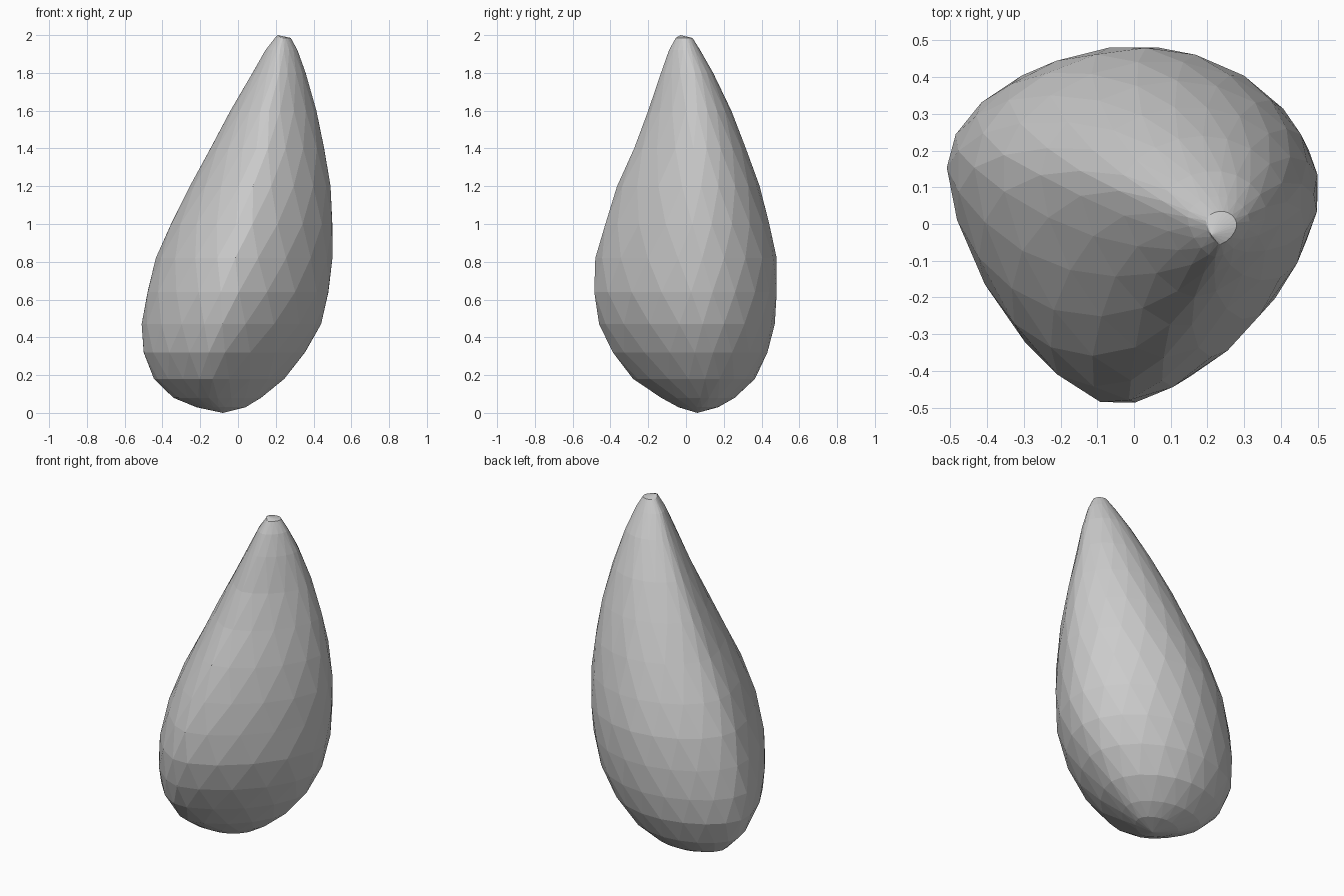
import bpy
import bmesh
from math import cos, sin, pi, copysign

# Remove the default cube
default_cube = bpy.data.objects.get("Cube")
if default_cube:
    bpy.data.objects.remove(default_cube, do_unlink=True)

SIDES = 20

# Height, then left, right, front and back limits of each cross-section
SECTIONS = [
    (.03, -.22, .04, -.04, .17),
    (.08, -.345, .125, -.135, .26),
    (.18, -.445, .245, -.28, .365),
    (.32, -.505, .36, -.395, .435),
    (.47, -.51, .44, -.46, .47),
    (.64, -.485, .485, -.495, .485),
    (.82, -.435, .5, -.48, .48),
    (1, -.36, .505, -.435, .445),
    (1.2, -.255, .49, -.365, .39),
    (1.4, -.15, .46, -.28, .32),
    (1.6, -.04, .415, -.2, .24),
    (1.8, .075, .36, -.135, .145),
    (1.92, .145, .315, -.09, .075),
    (1.985, .195, .28, -.055, .035),
]


def make_material(name, colour):
    material = bpy.data.materials.new(name)
    material.use_nodes = True
    material.diffuse_color = colour
    shader = material.node_tree.nodes["Principled BSDF"]
    shader.inputs["Base Color"].default_value = colour
    return material


def section_point(angle, x_min, x_max, y_min, y_max):
    """Point on a rounded triangle whose narrow corner faces the front."""
    c, s = cos(angle), sin(angle)
    half_width, half_depth = (x_max - x_min) / 2, (y_max - y_min) / 2
    # The front ridge is a little off centre; the flanks are widest behind the middle
    ridge_x = (x_min + x_max) / 2 - (.1 * half_width if s < 0 else 0) * abs(s)
    flank_y = (y_min + y_max) / 2 + half_depth * (.25 - .07 * c)
    reach_x = x_max - ridge_x if c > 0 else ridge_x - x_min
    reach_y = y_max - flank_y if s > 0 else flank_y - y_min
    roundness = 1.6 if s < 0 else 1.9
    u = copysign(abs(c) ** (2 / roundness), c)
    v = copysign(abs(s) ** (2 / roundness), s)
    return ridge_x + reach_x * u, flank_y + reach_y * v


def make_ring(bm, index, section):
    """Every other ring is turned half a step to give diamond facets."""
    z, *limits = section
    ring = []
    for i in range(SIDES):
        angle = (i + index % 2 / 2) * 2 * pi / SIDES
        ring.append(bm.verts.new((*section_point(angle, *limits), z)))
    return ring


def bridge(bm, index, lower, upper):
    """Join two staggered rings with triangles."""
    for i in range(SIDES):
        j = (i + 1) % SIDES
        if index % 2:
            bm.faces.new((lower[i], lower[j], upper[j]))
            bm.faces.new((lower[i], upper[j], upper[i]))
        else:
            bm.faces.new((lower[i], lower[j], upper[i]))
            bm.faces.new((lower[j], upper[j], upper[i]))


def close_end(bm, ring, point):
    tip = bm.verts.new(point)
    for i in range(SIDES):
        bm.faces.new((ring[i], ring[(i + 1) % SIDES], tip))


# Leaning teardrop body
bm = bmesh.new()
rings = [make_ring(bm, k, section) for k, section in enumerate(SECTIONS)]
for k in range(len(rings) - 1):
    bridge(bm, k, rings[k], rings[k + 1])
close_end(bm, rings[0], (-.08, .06, 0))
close_end(bm, rings[-1], (.21, -.03, 2))
bmesh.ops.recalc_face_normals(bm, faces=bm.faces)

mesh = bpy.data.meshes.new("teardrop_body")
bm.to_mesh(mesh)
bm.free()
mesh.materials.append(make_material("plain grey", (.6, .6, .6, 1)))
body = bpy.data.objects.new("teardrop_body", mesh)
bpy.context.collection.objects.link(body)
